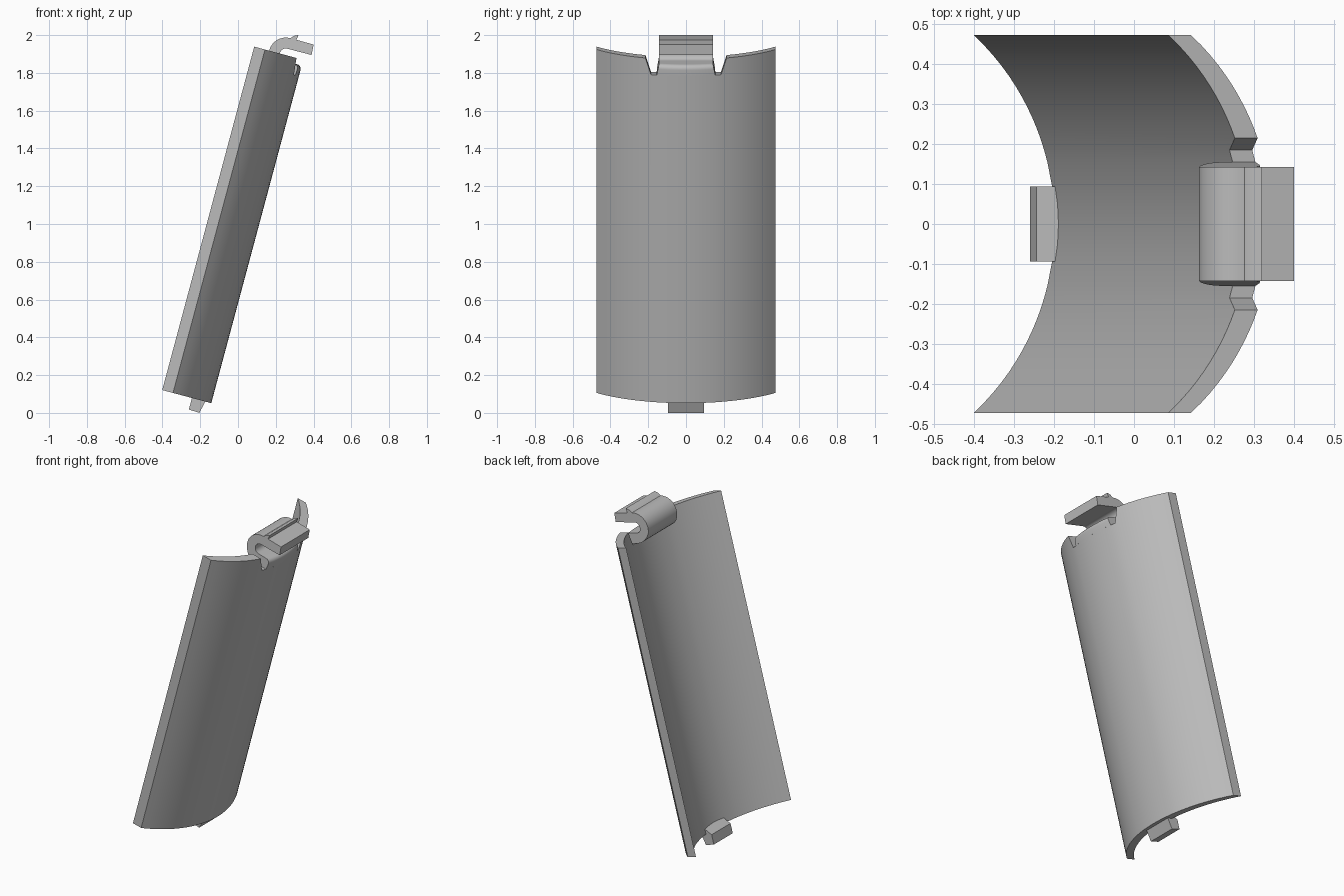
import bpy, bmesh, math
from mathutils import Matrix

if "Cube" in bpy.data.objects:
    bpy.data.objects.remove(bpy.data.objects["Cube"])

TILT = Matrix.Rotation(math.radians(15), 4, 'Y')
RADIUS, FRONT, THICK = 0.638, -0.15, 0.059
HALF, BOTTOM, TOP, NOTCH = 0.473, 0.013, 1.895, 1.806

grey = bpy.data.materials.new("plain grey")
grey.use_nodes = True
colour = (0.5, 0.5, 0.5, 1)
grey.diffuse_color = colour
for node in grey.node_tree.nodes:
    if node.type == 'BSDF_PRINCIPLED':
        node.inputs["Base Color"].default_value = colour


def sag(y):
    """How far the curved shell falls back at distance y from its middle."""
    return RADIUS - math.sqrt(RADIUS ** 2 - y ** 2)


def loft(name, rings, angle=30):
    """Join equal rings of points into a closed, tilted solid."""
    bm = bmesh.new()
    loops = [[bm.verts.new(p) for p in ring] for ring in rings]
    n = len(loops[0])
    for a, b in zip(loops, loops[1:]):
        for i in range(n):
            bm.faces.new((a[i], a[(i + 1) % n], b[(i + 1) % n], b[i]))
    bm.faces.new(loops[0])
    bm.faces.new(loops[-1])
    bmesh.ops.recalc_face_normals(bm, faces=bm.faces)
    bm.transform(TILT)
    mesh = bpy.data.meshes.new(name)
    bm.to_mesh(mesh)
    bm.free()
    mesh.materials.append(grey)
    obj = bpy.data.objects.new(name, mesh)
    bpy.context.collection.objects.link(obj)
    bpy.ops.object.select_all(action='DESELECT')
    obj.select_set(True)
    bpy.context.view_layer.objects.active = obj
    bpy.ops.object.shade_smooth_by_angle(angle=math.radians(angle))
    return obj


def arc(cx, cz, r, start, end, steps):
    out = []
    for i in range(steps + 1):
        a = math.radians(start + (end - start) * i / steps)
        out.append((cx + r * math.cos(a), cz + r * math.sin(a)))
    return out


# Curved shell with two tapered notches in the top edge
half_columns = [(HALF + (0.215 - HALF) * i / 10, TOP) for i in range(11)]
half_columns += [(0.185, NOTCH), (0.155, NOTCH), (0.1, NOTCH), (0.05, NOTCH)]
columns = [(-y, t) for y, t in half_columns] + [(0, NOTCH)] + half_columns[::-1]
rings = []
for y, top in columns:
    outer = FRONT - sag(y)
    inner = outer - THICK
    rings.append([(outer, y, BOTTOM), (outer, y, top),
                  (inner, y, top), (inner, y, BOTTOM)])
loft("curved_shell", rings)

# Spring hook: rounded lower arm, C bend and upper arm with a catch ridge
profile = [(-0.118, 1.987), (-0.212, 1.988), (-0.2085, 2.015), (-0.23, 2.005)]
profile += arc(-0.246, 1.897, 0.091, 90, 270, 16)
profile += [(-0.207, NOTCH), (FRONT, NOTCH)]
profile += arc(FRONT - 0.026, 1.838, 0.026, 0, 90, 6)
profile += arc(-0.246, 1.897, 0.033, 270, 90, 12)
profile += [(-0.114, 1.931)]


def hook_point(s, t, f):
    flare = max(0, min(1, (1.862 - t) / 0.056))
    y = f * (0.143 + 0.012 * flare)
    on_front = s > -0.19 and t < 1.87
    return (s - (sag(y) if on_front else 0), y, t)


loft("spring_hook", [[hook_point(s, t, i / 4) for s, t in profile]
                     for i in range(-4, 5)])

# Bottom locating tab with a sloped inner top
tab = [(-0.256, -0.05), (-0.198, -0.053), (-0.181, 0.019),
       (-0.185, 0.065), (-0.208, 0.05), (-0.256, 0.01)]
loft("bottom_tab", [[(s, y, t) for s, t in tab] for y in (-0.094, 0.094)], 15)
